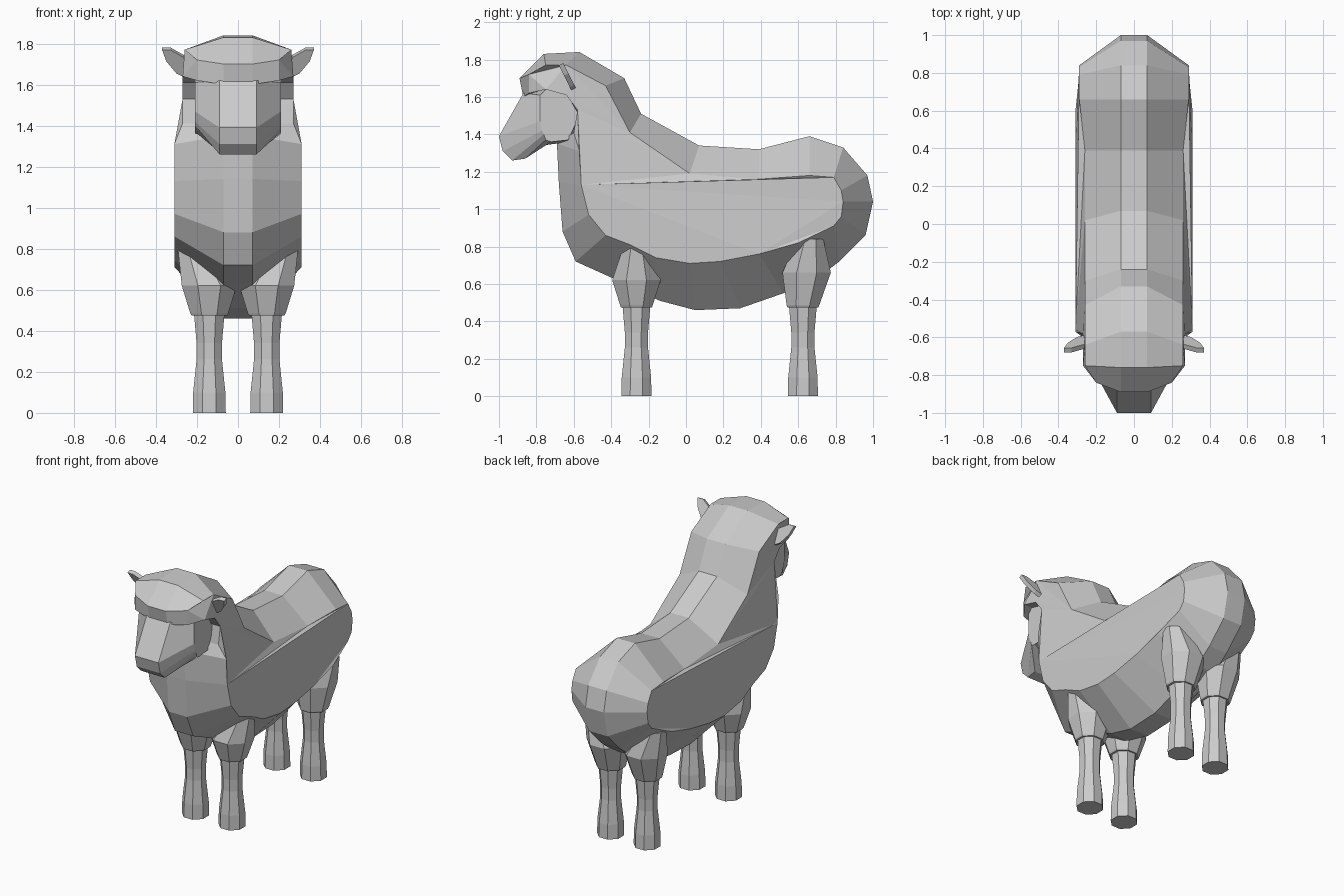
import bpy
import bmesh
import math

default_cube = bpy.data.objects.get("Cube")
if default_cube:
    bpy.data.objects.remove(default_cube, do_unlink=True)


def make_material(name, color):
    material = bpy.data.materials.new(name)
    material.use_nodes = True
    material.diffuse_color = color
    material.node_tree.nodes["Principled BSDF"].inputs["Base Color"].default_value = color
    return material


stone = make_material("light_grey", (0.6, 0.6, 0.6, 1.0))


def finish(name, bm):
    """Turn a bmesh into a flat shaded object with outward normals."""
    bmesh.ops.recalc_face_normals(bm, faces=bm.faces)
    mesh = bpy.data.meshes.new(name)
    bm.to_mesh(mesh)
    bm.free()
    mesh.materials.append(stone)
    part = bpy.data.objects.new(name, mesh)
    bpy.context.collection.objects.link(part)
    return part


def mirrored_shell(name, rows, spine_width):
    """Closed shell: each row pairs a spine point with a flank point, both mirrored in x."""
    bm = bmesh.new()
    rings = []
    for spine, flank, flank_width in rows:
        rings.append([
            bm.verts.new((-flank_width, *flank)),
            bm.verts.new((-spine_width, *spine)),
            bm.verts.new((spine_width, *spine)),
            bm.verts.new((flank_width, *flank)),
        ])
    for ring, following in zip(rings, rings[1:] + rings[:1]):
        for a in range(len(ring) - 1):
            bm.faces.new((ring[a], ring[a + 1], following[a + 1], following[a]))
    sides = [bm.faces.new([ring[column] for ring in rings]) for column in (0, -1)]
    bm.normal_update()
    bmesh.ops.triangulate(bm, faces=sides, ngon_method='EAR_CLIP')
    return finish(name, bm)


def loft_rings(name, rings, sides=8):
    """Stack of elliptical rings (center x, center y, height, radius x, radius y)."""
    bm = bmesh.new()
    loops = []
    for cx, cy, z, rx, ry in rings:
        angles = [math.tau * (i + 0.5) / sides for i in range(sides)]
        loops.append([bm.verts.new((cx + rx * math.cos(a), cy + ry * math.sin(a), z))
                      for a in angles])
    for lower, upper in zip(loops, loops[1:]):
        for i in range(sides):
            j = (i + 1) % sides
            bm.faces.new((lower[i], lower[j], upper[j], upper[i]))
    bm.faces.new(loops[0])
    bm.faces.new(loops[-1])
    return finish(name, bm)


# Fleece: (spine y, z), (flank y, z), grouped by how wide the flank is
fringe = [((-.87, 1.6), (-.84, 1.62)), ((-.89, 1.7), (-.84, 1.72))]
back = [
    ((-.76, 1.83), (-.75, 1.77)), ((-.57, 1.84), (-.64, 1.77)),
    ((-.33, 1.7), (-.43, 1.66)), ((-.24, 1.51), (-.3, 1.41)),
    ((.07, 1.34), (.02, 1.19)), ((.39, 1.32), (.39, 1.16)),
]
rump = [
    ((.66, 1.39), (.66, 1.18)), ((.84, 1.33), (.79, 1.17)),
    ((.97, 1.18), (.83, 1.1)), ((1, 1.04), (.84, 1.04)),
    ((.96, .86), (.83, .96)), ((.82, .72), (.79, .91)),
]
belly = [
    ((.7, .63), (.6, .82)), ((.52, .55), (.39, .76)),
    ((.29, .47), (.18, .72)), ((.05, .46), (.02, .71)),
    ((-.14, .51), (-.16, .74)), ((-.39, .63), (-.3, .81)),
    ((-.59, .72), (-.43, .86)), ((-.66, .88), (-.52, .97)),
    ((-.68, 1.14), (-.56, 1.13)), ((-.69, 1.35), (-.57, 1.31)),
]
face_opening = [(-.6, 1.41), (-.58, 1.53), (-.64, 1.61), (-.75, 1.64)]

fleece_rows = []
for group, width in ((fringe, .2), (back, .26), (rump, .29), (belly, .31)):
    fleece_rows += [(spine, flank, width) for spine, flank in group]
fleece_rows += [(point, point, .27) for point in face_opening]
mirrored_shell("fleece", fleece_rows, .07)

# Head: muzzle profile in the middle, flat cheeks at the sides
head = [
    ((-.87, 1.62), (-.78, 1.61)), ((-1, 1.39), (-.78, 1.47)),
    ((-.98, 1.31), (-.77, 1.42)), ((-.93, 1.26), (-.76, 1.4)),
    ((-.86, 1.27), (-.75, 1.37)), ((-.77, 1.34), (-.72, 1.36)),
    ((-.62, 1.36), (-.63, 1.37)), ((-.56, 1.5), (-.57, 1.5)),
    ((-.64, 1.63), (-.64, 1.62)), ((-.75, 1.65), (-.75, 1.64)),
]
mirrored_shell("head", [(spine, cheek, .21) for spine, cheek in head], .09)

# Ears: thin tilted leaves
ear_outline = [(.22, 1.62), (.3, 1.66), (.35, 1.72), (.37, 1.775), (.33, 1.775), (.25, 1.73)]
for side, label in ((1, "left"), (-1, "right")):
    bm = bmesh.new()
    layers = []
    for offset in (-.012, .012):
        layers.append([bm.verts.new((side * x, -.59 - .5 * (z - 1.62) + offset, z + offset / 2))
                       for x, z in ear_outline])
    for i in range(len(ear_outline)):
        bm.faces.new((layers[0][i - 1], layers[0][i], layers[1][i], layers[1][i - 1]))
    for layer in layers:
        bm.faces.new(layer)
    finish(label + "_ear", bm)

# Legs: narrow shank below, swelling thigh above with a small overhang
for side, side_label in ((1, "left"), (-1, "right")):
    for y, lift, label in ((-.265, 0, "front"), (.625, .04, "rear")):
        x = side * .14
        shank = [(0, .087), (.1, .085), (.26, .067), (.34, .067), (.5, .082)]
        loft_rings(f"{label}_{side_label}_shank", [(x, y, z, r, r) for z, r in shank])
        loft_rings(f"{label}_{side_label}_thigh", [
            (x, y, .475, .094, .09),
            (x, y, .485, .1, .094),
            (x, y + lift / 2, .62 + lift, .145, .14),
            (side * .21, y + lift, .8 + lift, .09, .075),
        ])
